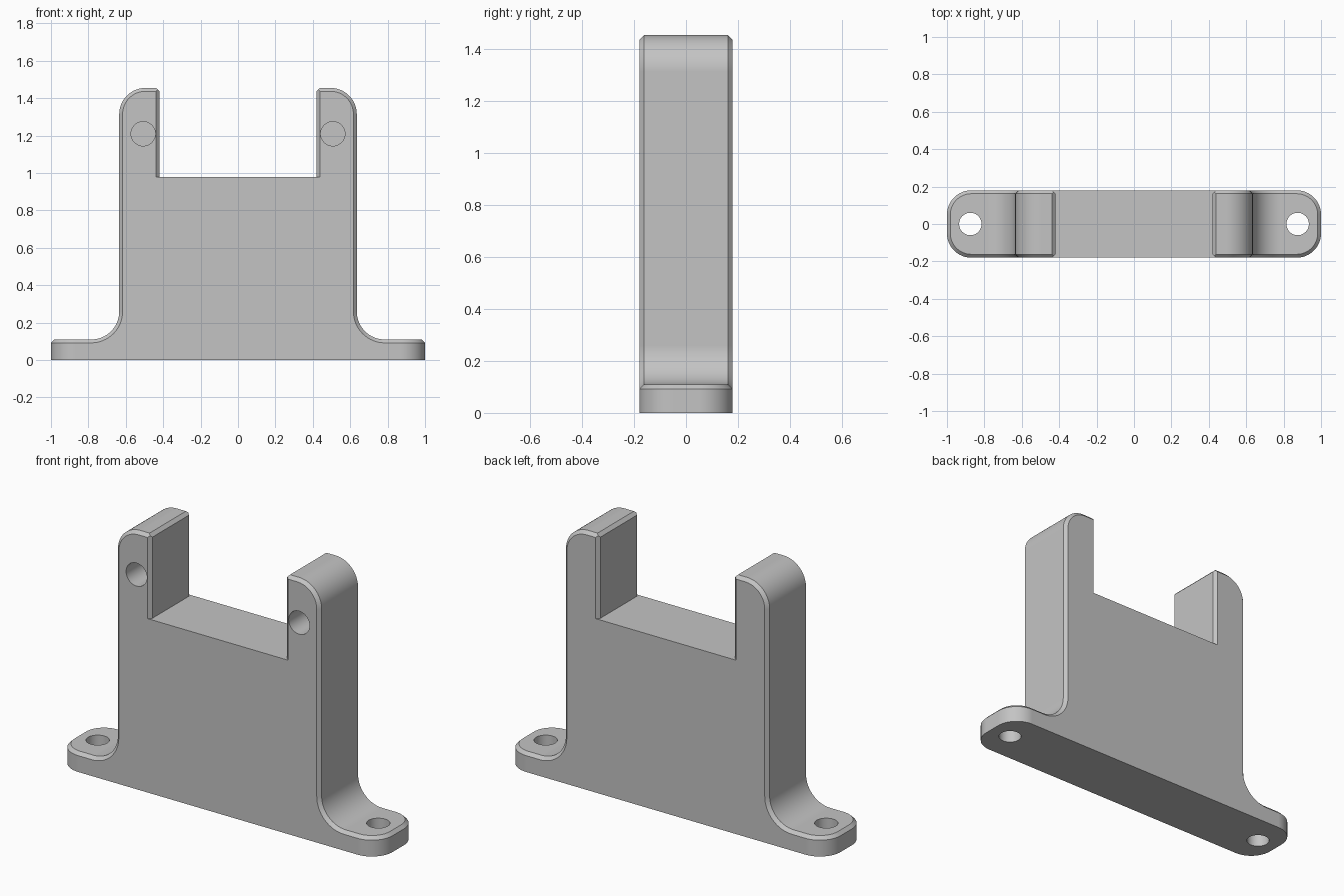
import bpy
import bmesh
from math import sin, cos, pi
from mathutils import Vector

cube = bpy.data.objects.get("Cube")
if cube:
    bpy.data.objects.remove(cube, do_unlink=True)

HALF_DEPTH = 0.18
CHAMFER = 0.018
HEIGHT = 1.455

grey = bpy.data.materials.new("plain grey")
grey.use_nodes = True
grey.diffuse_color = (0.55, 0.55, 0.55, 1)
grey.node_tree.nodes["Principled BSDF"].inputs["Base Color"].default_value = (0.55, 0.55, 0.55, 1)


def arc(cx, cy, r, start, end, steps=16):
    angles = [start + (end - start) * i / steps for i in range(steps + 1)]
    return [(cx + r * cos(a), cy + r * sin(a)) for a in angles]


def mirrored(half):
    """Close a right-hand outline with its mirror image in x."""
    return half + [(-x, y) for x, y in reversed(half)]


def prism(name, outline, low, high, axis="Z"):
    """Extrude an outline along z (points are x, y) or along y (points are x, z)."""
    def place(p, t):
        return (p[0], p[1], t) if axis == "Z" else (p[0], t, p[1])
    bm = bmesh.new()
    face = bm.faces.new([bm.verts.new(place(p, low)) for p in outline])
    extruded = bmesh.ops.extrude_face_region(bm, geom=[face])["geom"]
    move = Vector(place((0, 0), high - low))
    bmesh.ops.translate(bm, vec=move, verts=[v for v in extruded if isinstance(v, bmesh.types.BMVert)])
    bmesh.ops.recalc_face_normals(bm, faces=bm.faces)
    mesh = bpy.data.meshes.new(name)
    bm.to_mesh(mesh)
    bm.free()
    mesh.materials.append(grey)
    obj = bpy.data.objects.new(name, mesh)
    bpy.context.collection.objects.link(obj)
    return obj


def combine(target, cutter, operation="DIFFERENCE"):
    mod = target.modifiers.new("cut", "BOOLEAN")
    mod.operation = operation
    mod.solver = "EXACT"
    mod.object = cutter
    bpy.ops.object.modifier_apply(modifier=mod.name)
    bpy.data.objects.remove(cutter, do_unlink=True)


# Front silhouette: feet, concave fillets, rounded shoulders
side = [(1.2, -0.2), (1.2, 0.11)]
side += arc(0.785, 0.26, 0.15, -pi / 2, -pi)
side += arc(0.495, HEIGHT - 0.14, 0.14, 0, pi / 2)
bracket = prism("bracket", mirrored(side), -0.3, 0.3, "Y")
bpy.ops.object.select_all(action="DESELECT")
bpy.context.view_layer.objects.active = bracket
bracket.select_set(True)

# Plan outline with rounded foot ends
R = 0.13
plan = arc(1 - R, -HALF_DEPTH + R, R, -pi / 2, 0) + arc(1 - R, HALF_DEPTH - R, R, 0, pi / 2)
combine(bracket, prism("plan_cutter", mirrored(plan), -0.1, 2), "INTERSECT")

# Chamfer around the rim
bevel = bracket.modifiers.new("chamfer", "BEVEL")
bevel.width = CHAMFER
bevel.segments = 1
bevel.limit_method = "ANGLE"
bevel.angle_limit = 0.7
bevel.use_clamp_overlap = False
bpy.ops.object.modifier_apply(modifier=bevel.name)

# Flat, sharp underside
base = mirrored([(1.5, -0.5), (1.5, 0)])
combine(bracket, prism("base_cutter", base, -0.5, 0.5, "Y"))

# Slot between the posts, flared at front and back, then at the top
W = 0.42
inner, outer = HALF_DEPTH - CHAMFER, HALF_DEPTH + 0.02
flare = W + CHAMFER + 0.02
slot = mirrored([(flare, -outer), (W, -inner), (W, inner), (flare, outer)])
combine(bracket, prism("slot_cutter", slot, 0.98, 1.6))
rim = mirrored([(W - 0.02, HEIGHT - CHAMFER - 0.02), (flare, HEIGHT + 0.02)])
combine(bracket, prism("slot_rim_cutter", rim, -0.3, 0.3, "Y"))

# Through holes in the feet and blind holes in the front of the posts
for s in (-1, 1):
    foot = arc(s * 0.875, 0, 0.06, 0, 2 * pi, 40)[:-1]
    combine(bracket, prism("foot_hole_cutter", foot, -0.2, 0.4))
    post = arc(s * 0.507, 1.21, 0.065, 0, 2 * pi, 40)[:-1]
    combine(bracket, prism("post_hole_cutter", post, -0.3, 0.06, "Y"))

bpy.ops.object.shade_smooth_by_angle(angle=0.44)
weighted = bracket.modifiers.new("flat face normals", "WEIGHTED_NORMAL")
weighted.keep_sharp = True
